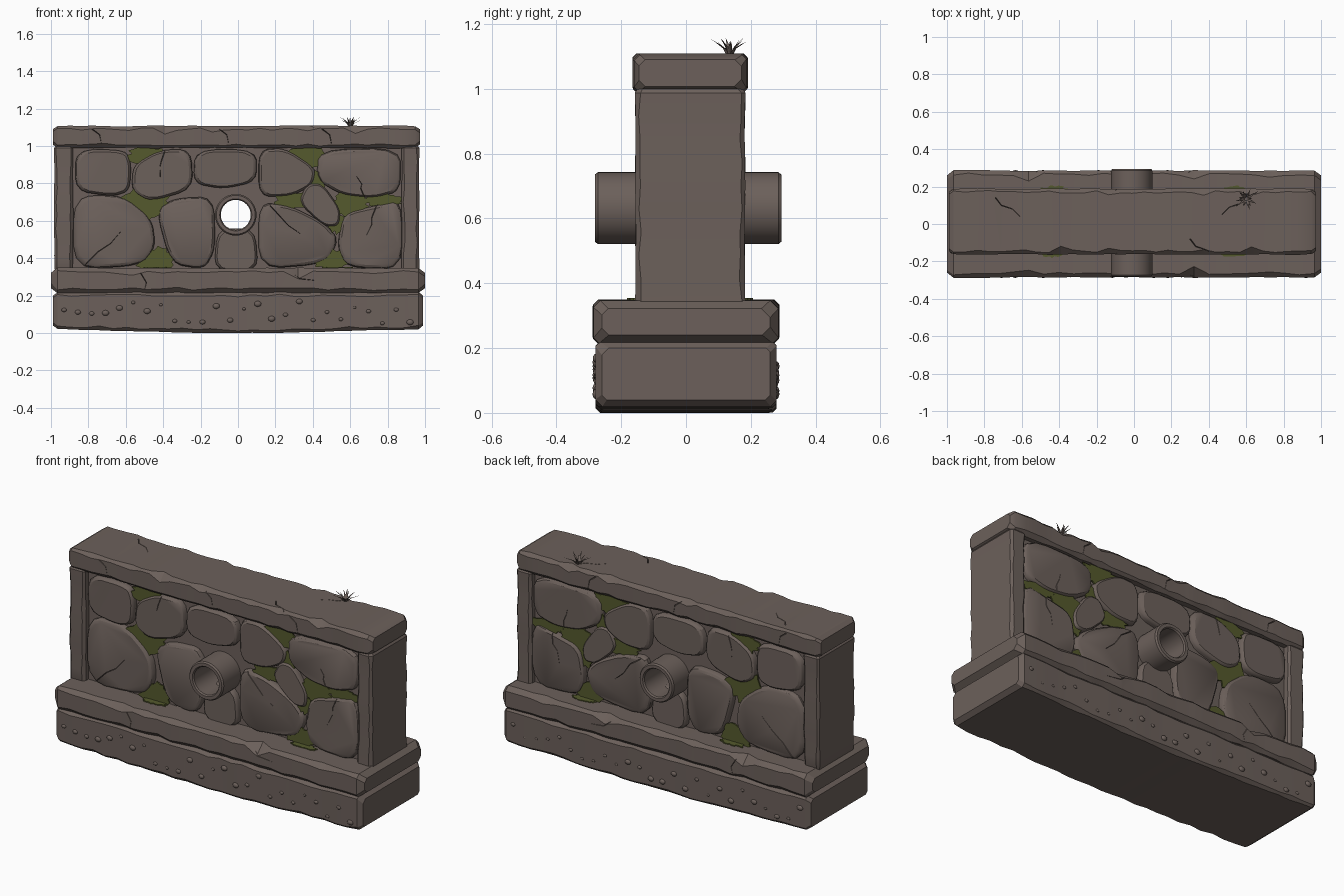
import bpy, bmesh, math, random
from math import sin, cos, tau
from mathutils import Matrix, Vector

random.seed(7)
rnd = random.uniform

default = bpy.data.objects.get("Cube")
if default:
    bpy.data.objects.remove(default, do_unlink=True)


def material(name, rgb):
    m = bpy.data.materials.new(name)
    m.use_nodes = True
    m.diffuse_color = (*rgb, 1)
    bsdf = next(n for n in m.node_tree.nodes if n.type == 'BSDF_PRINCIPLED')
    bsdf.inputs["Base Color"].default_value = (*rgb, 1)
    bsdf.inputs["Roughness"].default_value = 0.9
    return m


STONE = material("brown stone", (0.15, 0.118, 0.104))
MOSS = material("olive moss", (0.09, 0.102, 0.026))
MID = 0.013  # depth centre of the wall


def finish(name, bm, mat):
    bmesh.ops.recalc_face_normals(bm, faces=bm.faces)
    mesh = bpy.data.meshes.new(name)
    bm.to_mesh(mesh)
    bm.free()
    mesh.materials.append(mat)
    obj = bpy.data.objects.new(name, mesh)
    bpy.context.collection.objects.link(obj)
    return obj


def add_loft(bm, rings, closed=False):
    """Skin a row of equal rings, capped at the ends or closed on itself."""
    rows = [[bm.verts.new(p) for p in ring] for ring in rings]
    n = len(rows[0])
    pairs = list(zip(rows, rows[1:])) + ([(rows[-1], rows[0])] if closed else [])
    for a, b in pairs:
        for i in range(n):
            j = (i + 1) % n
            bm.faces.new((a[i], a[j], b[j], b[i]))
    if not closed:
        bm.faces.new(rows[0])
        bm.faces.new(rows[-1])


def loft(name, rings, mat=STONE, closed=False):
    bm = bmesh.new()
    add_loft(bm, rings, closed)
    return finish(name, bm, mat)


def block(name, axis, t, u, v, steps, chamfer, end, chips=()):
    """Worn block along x or z with uneven, chipped chamfers."""
    span = t[1] - t[0] - 2 * end
    ts = [t[0]] + [t[0] + end + span * i / steps for i in range(steps + 1)] + [t[1]]
    rings = []
    for k, pos in enumerate(ts):
        inset = end * 0.8 if k in (0, len(ts) - 1) else rnd(0, 0.005)
        u0, u1, v0, v1 = u[0] + inset, u[1] - inset, v[0] + inset, v[1] - inset
        chip = 2.2 if any(abs(pos - x) < span / steps / 2 for x in chips) else 1
        a, b, c, d = [chamfer * rnd(0.6, 1.3) * (chip if q > 1 else 1) for q in range(4)]
        ring = [(u0 + a, v0), (u1 - b, v0), (u1, v0 + b), (u1, v1 - c),
                (u1 - c, v1), (u0 + d, v1), (u0, v1 - d), (u0, v0 + a)]
        rings.append([(pos, p, q) if axis == 'x' else (p, q, pos) for p, q in ring])
    return loft(name, rings)


def cut(obj, cutter):
    """Subtract the cutter from the object and discard the cutter."""
    cutter.hide_render = True
    mod = obj.modifiers.new("cut", 'BOOLEAN')
    mod.operation, mod.solver, mod.object = 'DIFFERENCE', 'EXACT', cutter
    bpy.context.view_layer.update()
    done = bpy.data.meshes.new_from_object(obj.evaluated_get(bpy.context.evaluated_depsgraph_get()))
    obj.modifiers.clear()
    if len(done.polygons) > 5:
        obj.data = done
    bpy.data.objects.remove(cutter, do_unlink=True)


def crack(obj, path, normal, width=0.006):
    """Carve a jagged tapering groove along a path on a surface."""
    path = [Vector(p) for p in path]
    normal = Vector(normal)
    rings = []
    for i, p in enumerate(path):
        run = path[min(i + 1, len(path) - 1)] - path[max(i - 1, 0)]
        side = run.cross(normal).normalized() * width * (1 - 0.8 * i / (len(path) - 1))
        rings.append([p + side + normal * 0.02, p - side + normal * 0.02, p - normal * 0.014])
    cut(obj, loft("crack_cutter", rings))


# Plinth: sagging lower course and ledge
base = block("lower_base", 'x', (-0.99, 0.99), (-0.28, 0.28), (0, 0.22), 26, 0.018, 0.025)
for vert in base.data.vertices:
    if vert.co.z < 0.1:
        vert.co.z += 0.024 * abs(vert.co.x) ** 1.3
low = min(vert.co.z for vert in base.data.vertices)
for vert in base.data.vertices:
    vert.co.z -= low if vert.co.z < 0.1 else 0
ledge = block("base_ledge", 'x', (-1, 1), (-0.288, 0.288), (0.212, 0.35), 24, 0.022, 0.035,
              (-0.55, 0.3, 0.72))
for s in (-1, 1):
    crack(ledge, [(0.28, s * 0.287, 0.33), (0.33, s * 0.287, 0.29), (0.42, s * 0.287, 0.28)], (0, s, 0))
    crack(ledge, [(-0.52, s * 0.287, 0.32), (-0.49, s * 0.287, 0.27), (-0.5, s * 0.287, 0.23)], (0, s, 0))

# Pebbles embedded in the lower course
bm = bmesh.new()
for s in (-1, 1):
    for i in range(26):
        spot = (-0.93 + 0.074 * i, s * 0.277, rnd(0.05, 0.17))
        size = rnd(0.008, 0.02)
        bmesh.ops.create_icosphere(bm, subdivisions=2, radius=1, matrix=Matrix.Translation(spot)
                                   @ Matrix.Diagonal((size, size * 0.6, size * 0.8, 1)))
finish("pebbles", bm, STONE)

# End posts and coping
Y0, Y1 = MID - 0.172, MID + 0.172
block("right_post", 'z', (0.33, 1.0), (-0.985, -0.88), (Y0, Y1), 9, 0.014, 0.012)
block("left_post", 'z', (0.33, 1.0), (0.872, 0.972), (Y0, Y1), 9, 0.014, 0.012)
cap = block("coping", 'x', (-0.99, 0.972), (Y0 - 0.006, Y1 + 0.006), (0.987, 1.11), 30, 0.018, 0.025,
            (-0.4, -0.13, 0.36, 0.63))
for x, y, turn in ((-0.74, 0.14, 1), (0.6, 0.15, -1), (0.3, -0.08, 1)):
    crack(cap, [(x, y, 1.107), (x + 0.03 * turn, y - 0.04, 1.107),
                (x + 0.09 * turn, y - 0.06, 1.107), (x + 0.13 * turn, y - 0.1, 1.107)], (0, 0, 1))
for x in (-0.78, -0.1, 0.45):
    for s in (-1, 1):
        y = MID + s * 0.176
        crack(cap, [(x, y, 1.09), (x + 0.04, y, 1.06), (x + 0.05, y, 1.01)], (0, s, 0))

# Wall core pierced by a spout pipe
PX, PZ = -0.012, 0.632


def circle(r, y, n=40):
    return [(PX + r * cos(tau * i / n), y, PZ + r * sin(tau * i / n)) for i in range(n)]


core = loft("wall_core", [[(-0.93, y, 0.3), (0.93, y, 0.3), (0.93, y, 1.03), (-0.93, y, 1.03)]
                          for y in (MID - 0.13, MID + 0.13)])
cut(core, loft("pipe_cutter", [circle(0.096, -0.4), circle(0.096, 0.4)]))
P0, P1 = -0.281, 0.294
loft("spout_pipe", [circle(r, y) for r, y in (
    (0.08, P0 + 0.008), (0.086, P0), (0.104, P0), (0.111, P0 + 0.009),
    (0.111, P1 - 0.009), (0.104, P1), (0.086, P1), (0.08, P1 - 0.008))], closed=True)

# Field stones: outlines in hundredths (x, z), repeated on both faces
OUTLINES = [
    [(-87, 98), (-60, 98), (-57, 90), (-58, 76), (-67, 73), (-87, 76)],
    [(-56, 90), (-42, 98), (-25, 98), (-24, 77), (-47, 70), (-57, 76)],
    [(-23, 98), (10, 98), (10, 81), (-8, 77), (-24, 80)],
    [(11, 98), (25, 99), (42, 88), (40, 79), (28, 73), (11, 73)],
    [(43, 98), (87, 99), (87, 76), (73, 72), (55, 74), (42, 82)],
    [(37, 80), (45, 80), (55, 66), (54, 57), (46, 57), (32, 70)],
    [(-88, 73), (-62, 74), (-46, 61), (-44, 46), (-52, 36), (-88, 34)],
    [(-44, 66), (-34, 72), (-13, 73), (-12, 45), (-18, 34), (-36, 37)],
    [(11, 70), (28, 68), (46, 59), (54, 50), (47, 37), (11, 34)],
    [(56, 64), (73, 68), (88, 71), (88, 34), (58, 35), (53, 46)],
    [(-13, 33), (11, 33), (9, 56), (-11, 56)],
]


def rounded(points, passes=2):
    """Corner-cut an outline so that it reads as a worn stone."""
    for _ in range(passes):
        pairs = list(zip(points, points[1:] + points[:1]))
        points = [p.lerp(q, f) for p, q in pairs for f in (0.2, 0.8)]
    return points


for k, outline in enumerate(OUTLINES):
    shape = rounded([Vector(p) / 100 for p in outline])
    centre = sum(shape, Vector((0, 0))) / len(shape)
    for s, face in ((-1, "front"), (1, "back")):
        tilt = Vector((rnd(-0.02, 0.02), rnd(-0.02, 0.02)))
        rings = []
        for depth, scale in ((0.11, 1), (0.146, 1), (0.158, 0.965), (0.165, 0.9)):
            flat = [centre + (p - centre) * scale for p in shape]
            rings.append([(p.x, MID + s * (depth + tilt.dot(p - centre)), p.y) for p in flat])
        stone = loft(f"{face}_stone_{k + 1}", rings)
        if k in (1, 4, 6, 8, 9):
            start = shape[3 * k % len(shape)]
            line = [start.lerp(centre, f) + Vector((rnd(-0.01, 0.01), rnd(-0.01, 0.01)))
                    for f in (0.05, 0.4, 0.7, 1.05)]
            crack(stone, [(p.x, MID + s * (0.164 + tilt.dot(p - centre)), p.y) for p in line],
                  (0, s, 0), 0.005)


# Moss: ragged mats in the joints and on the ledge
def ragged(rx, ry, n=30):
    return [(rx * f * cos(tau * i / n), ry * f * sin(tau * i / n))
            for i in range(n) for f in [rnd(0.72, 1.1)]]


PATCHES = [(-0.49, 0.95, 0.1, 0.06), (-0.5, 0.69, 0.14, 0.1), (-0.44, 0.39, 0.11, 0.07),
           (0.36, 0.94, 0.14, 0.07), (0.3, 0.71, 0.12, 0.05), (0.43, 0.82, 0.05, 0.05),
           (0.6, 0.69, 0.11, 0.08), (0.78, 0.71, 0.12, 0.035), (0.53, 0.59, 0.05, 0.06),
           (0.5, 0.39, 0.1, 0.06)]
bm = bmesh.new()
for s in (-1, 1):
    for x, z, rx, rz in PATCHES:
        mat_edge = ragged(rx, rz)
        add_loft(bm, [[(x + p, MID + s * y, z + q) for p, q in mat_edge] for y in (0.145, 0.153)])
    for x in (-0.43, 0.53):
        mat_edge = ragged(0.08, 0.03)
        add_loft(bm, [[(x + p, MID + s * 0.163 + q, z) for p, q in mat_edge] for z in (0.346, 0.354)])
finish("moss", bm, MOSS)

# Dry grass tuft on the coping
bm = bmesh.new()
for i in range(13):
    turn = tau * i / 13 + rnd(-0.2, 0.2)
    out = Vector((cos(turn), sin(turn), 0))
    side = Vector((-out.y, out.x, 0))
    reach, height = rnd(0.02, 0.07), rnd(0.025, 0.055)
    rings = []
    for f, w in ((0, 0.006), (0.5, 0.005), (1, 0.0008)):
        p = Vector((0.6, 0.135, 1.105)) + out * (0.008 + reach * f * f) + Vector((0, 0, height * f))
        rings.append([p + side * w, p - side * w, p + out * w * 0.6])
    add_loft(bm, rings)
finish("grass_tuft", bm, STONE)

# Smooth shading with crisp edges on the stonework
for obj in bpy.context.collection.objects:
    if obj.type == 'MESH' and obj.data.materials and obj.data.materials[0] == STONE:
        obj.data.shade_smooth()
        obj.data.set_sharp_from_angle(angle=math.radians(30))
